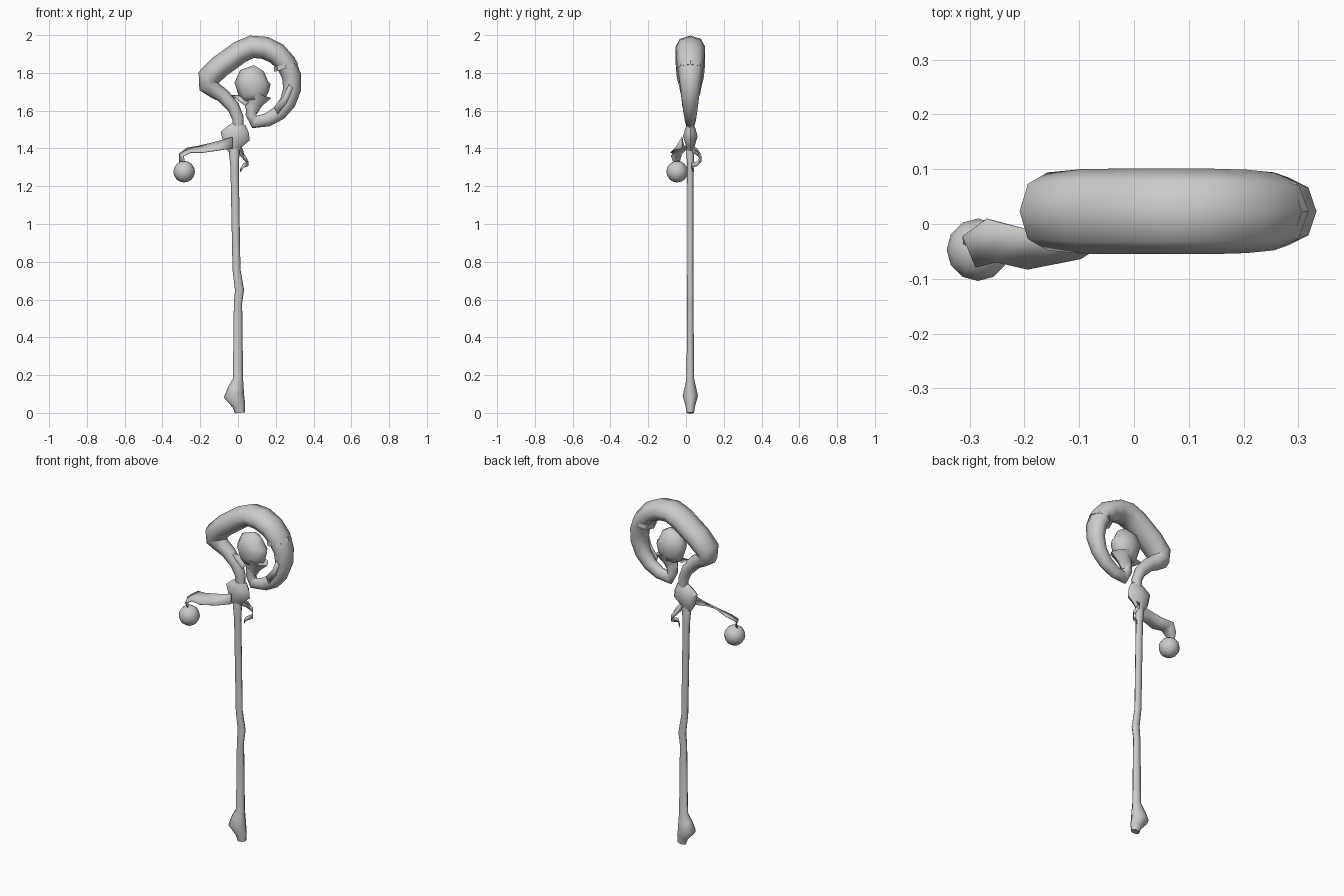
import bpy, bmesh, math
from mathutils import Vector

if "Cube" in bpy.data.objects:
    bpy.data.objects.remove(bpy.data.objects["Cube"])

SHADE = 0.6
MIDDLE = Vector((0, 0.023, 0))
grey = bpy.data.materials.new("plain grey")
grey.use_nodes = True
grey.diffuse_color = (SHADE, SHADE, SHADE, 1)
shader = grey.node_tree.nodes["Principled BSDF"]
shader.inputs["Base Color"].default_value = grey.diffuse_color


def finish(name, bm, angle):
    bmesh.ops.recalc_face_normals(bm, faces=bm.faces)
    mesh = bpy.data.meshes.new(name)
    bm.to_mesh(mesh)
    bm.free()
    mesh.materials.append(grey)
    obj = bpy.data.objects.new(name, mesh)
    bpy.context.collection.objects.link(obj)
    bpy.ops.object.select_all(action='DESELECT')
    obj.select_set(True)
    bpy.context.view_layer.objects.active = obj
    bpy.ops.object.shade_smooth_by_angle(angle=math.radians(angle))
    return obj


def tube(name, path, flatness, sides=8, angle=70):
    """Oval tube through rows of x, z, half width; flatness(z) sets its depth."""
    bm = bmesh.new()
    centres = [Vector((x, 0, z)) + MIDDLE for x, z, width in path]
    rings = []
    for index, (x, z, width) in enumerate(path):
        ahead = centres[min(index + 1, len(path) - 1)]
        behind = centres[max(index - 1, 0)]
        along = (ahead - behind).normalized()
        across = Vector((along.z, 0, -along.x)) * width
        depth = Vector((0, width * flatness(z), 0))
        ring = []
        for side in range(sides):
            turn = math.tau * side / sides
            offset = across * math.cos(turn) + depth * math.sin(turn)
            ring.append(bm.verts.new(centres[index] + offset))
        rings.append(ring)
    for lower, upper in zip(rings, rings[1:]):
        for side in range(sides):
            following = (side + 1) % sides
            bm.faces.new((lower[side], lower[following],
                          upper[following], upper[side]))
    bm.faces.new(rings[0])
    bm.faces.new(rings[-1])
    return finish(name, bm, angle)


def ribbon(name, path, first, last, flare=0.0):
    """Thin cloth strip; its half width turns from first to last vector."""
    bm = bmesh.new()
    rows = []
    for index, point in enumerate(path):
        progress = index / (len(path) - 1)
        half = Vector(first).lerp(Vector(last), progress)
        half.y += flare * math.sin(math.pi * progress)
        rows.append([bm.verts.new(Vector(point) + half),
                     bm.verts.new(Vector(point) - half)])
    for start, end in zip(rows, rows[1:]):
        bm.faces.new((start[0], start[1], end[1], end[0]))
    strip = finish(name, bm, angle=60)
    solid = strip.modifiers.new("thickness", 'SOLIDIFY')
    solid.thickness = 0.004
    solid.offset = 0


def crook_row(degrees):
    """Loop with a pulled-out corner and flattened shoulder, thinning to its tip."""
    turn = math.radians(degrees)
    leftward = max(0, -math.cos(turn))
    corner = 0.05 * leftward ** 8
    shoulder = 0.045 * leftward * max(0, math.sin(turn))
    radius = 0.2 + corner - shoulder + 0.008 * max(0, math.cos(turn))
    taper = min(1, max(0, (60 - degrees) / 140))
    return (0.08 + radius * math.cos(turn), 1.74 + radius * math.sin(turn),
            0.06 - 0.026 * taper)


def crook_flatness(z):
    return min(1.3, 0.75 + 1.6 * (z - 1.5))


# Long shaft with a knobbly foot and a bump halfway
tube("shaft", [
    (0.01, 0, 0.026), (0.005, 0.04, 0.035), (-0.022, 0.09, 0.054),
    (-0.01, 0.13, 0.042), (0, 0.18, 0.027), (0, 0.58, 0.022),
    (0.008, 0.65, 0.024), (-0.008, 0.76, 0.021),
    (-0.018, 1.3, 0.022), (-0.02, 1.38, 0.028), (-0.015, 1.42, 0.02)],
    lambda z: 0.75)

# Slanted cloth knot at the neck
tube("knot", [
    (-0.02, 1.385, 0.03), (-0.025, 1.415, 0.05), (-0.015, 1.465, 0.08),
    (0, 1.5, 0.06), (0.005, 1.53, 0.035)],
    lambda z: 0.48, angle=45)

# Curled crook: bent neck, flat broad loop, then a tip turning up inside it
neck = [(0, 1.5, 0.027), (0, 1.56, 0.031), (-0.025, 1.62, 0.034),
        (-0.08, 1.68, 0.038), (-0.12, 1.705, 0.042), (-0.157, 1.735, 0.054)]
loop = [crook_row(degrees) for degrees in range(172, -90, -20)]
tip = [(0.07, 1.58, 0.03), (0.075, 1.63, 0.03)]
tube("crook", neck + loop + tip, crook_flatness)

# Wrapping on the descending arm
tube("arm_band", [(0.248, 1.85, 0.062), (0.256, 1.825, 0.066)],
     lambda z: 1.08, angle=30)
ribbon("arm_strap", [(0.2, -0.01, 1.6), (0.25, -0.02, 1.66), (0.28, -0.03, 1.73)],
       (0.01, 0, -0.02), (0.01, 0, -0.01))

# Flared cup with a loose petal, holding a rounded stone
tube("cup", [
    (0.07, 1.6, 0.036), (0.085, 1.64, 0.046), (0.1, 1.69, 0.08)],
    lambda z: 0.65, angle=45)
ribbon("cup_petal", [(-0.035, 0.01, 1.68), (0.01, 0.01, 1.67), (0.06, 0.01, 1.65)],
       (0, 0.01, 0), (0.02, 0.03, 0.025))
tube("stone", [
    (0.088, 1.66, 0.06), (0.083, 1.69, 0.08), (0.077, 1.745, 0.096),
    (0.086, 1.785, 0.08), (0.11, 1.825, 0.03)],
    lambda z: 0.65)

# Streaming ribbon that carries the ball
ribbon("streamer", [
    (-0.03, -0.02, 1.43), (-0.1, -0.04, 1.415), (-0.2, -0.045, 1.395),
    (-0.26, -0.03, 1.39), (-0.3, -0.05, 1.365), (-0.295, -0.05, 1.31)],
    (0, 0, 0.03), (-0.015, 0.01, 0), flare=0.035)

# Short curled tails behind the knot
ribbon("curled_tail", [
    (0, 0.03, 1.4), (0.015, 0.065, 1.375), (0.04, 0.08, 1.345),
    (0.053, 0.06, 1.32), (0.03, 0.03, 1.31), (0.012, 0.04, 1.285)],
    (0, 0, 0.018), (0, 0, 0.01))
ribbon("short_tail", [(0, 0.03, 1.41), (0.02, 0.06, 1.39), (0.03, 0.075, 1.37)],
       (0.01, 0, 0.01), (0, 0, 0.004))

# Hanging ball
ball = bmesh.new()
bmesh.ops.create_uvsphere(ball, u_segments=12, v_segments=8, radius=0.057)
bmesh.ops.translate(ball, verts=ball.verts, vec=(-0.285, -0.047, 1.277))
finish("hanging_ball", ball, angle=50)
